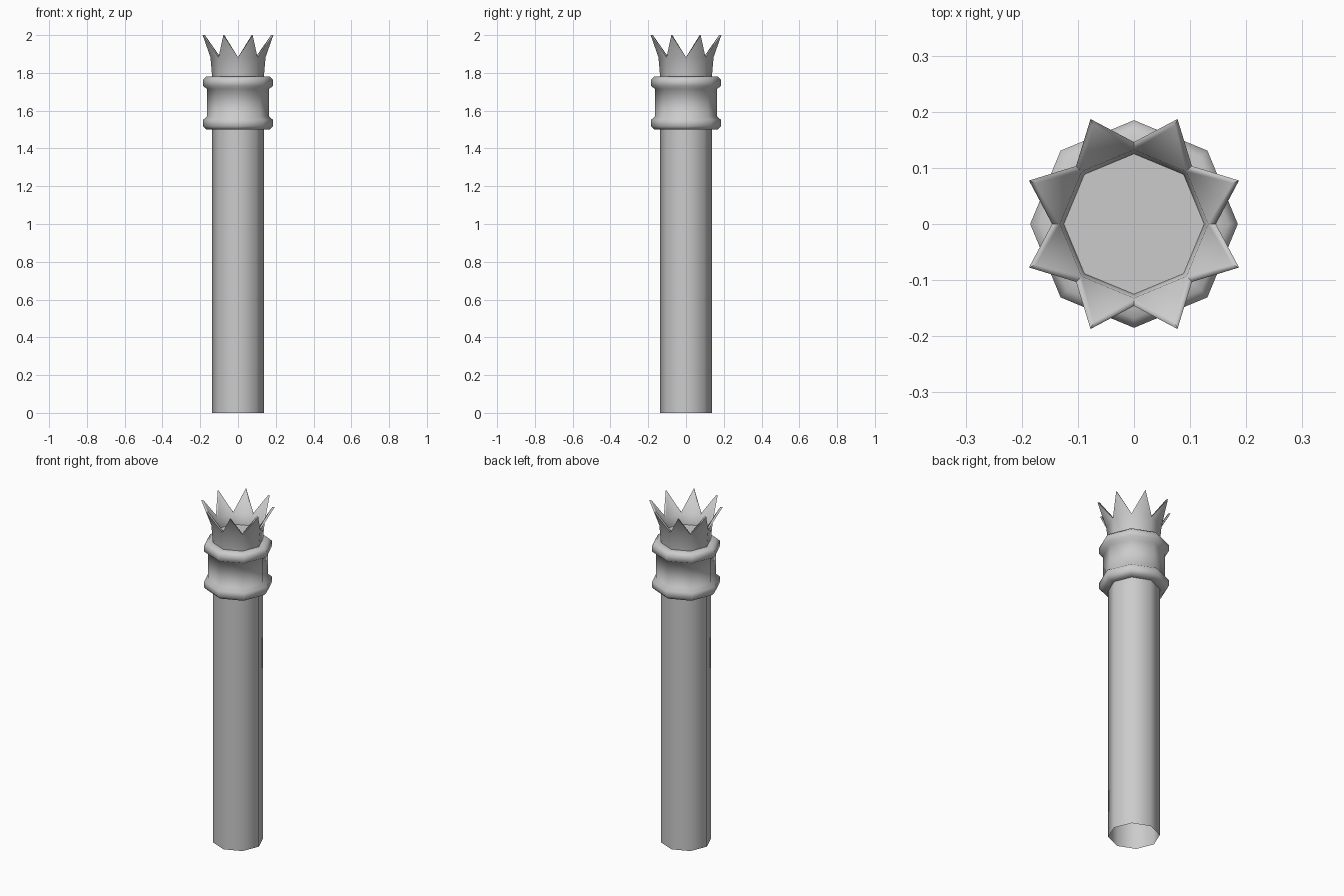
import bpy, bmesh
from math import pi, cos, sin, radians

if "Cube" in bpy.data.objects:
    bpy.data.objects.remove(bpy.data.objects["Cube"])

SIDES = 8


def point(r, z, step):
    a = 2 * pi * step / SIDES
    return (r * cos(a), r * sin(a), z)


def ring(bm, r, z, shift=0.0):
    return [bm.verts.new(point(r, z, i + shift)) for i in range(SIDES)]


def bridge(bm, a, b):
    for i in range(SIDES):
        j = (i + 1) % SIDES
        bm.faces.new((a[i], a[j], b[j], b[i]))


def finish(bm, name, angle):
    mesh = bpy.data.meshes.new(name)
    bm.to_mesh(mesh)
    bm.free()
    obj = bpy.data.objects.new(name, mesh)
    bpy.context.collection.objects.link(obj)
    bpy.ops.object.select_all(action='DESELECT')
    obj.select_set(True)
    bpy.context.view_layer.objects.active = obj
    bpy.ops.object.shade_smooth_by_angle(angle=radians(angle))
    return obj


def lathe(name, profile):
    bm = bmesh.new()
    rings = [ring(bm, r, z) for r, z in profile]
    for a, b in zip(rings, rings[1:]):
        bridge(bm, a, b)
    return finish(bm, name, 55)


# Octagonal shaft, open underneath
lathe("shaft", [(0.137, 0), (0.137, 1.50)])

# Collar: a sleeve between two bevelled bands
lathe("collar", [(0.137, 1.50), (0.168, 1.50), (0.185, 1.517), (0.185, 1.552),
                 (0.163, 1.57), (0.163, 1.715), (0.185, 1.73), (0.185, 1.765),
                 (0.168, 1.78), (0.137, 1.78)])

# Flared crown of eight points with a shallow bowl inside
bm = bmesh.new()
base = ring(bm, 0.137, 1.78)
outer = ring(bm, 0.146, 1.883)
inner = ring(bm, 0.132, 1.883)
floor = ring(bm, 0.125, 1.82)
tip_out = ring(bm, 0.2025, 2.0, 0.5)
tip_in = ring(bm, 0.190, 2.0, 0.5)
bridge(bm, base, outer)
bridge(bm, inner, floor)
bm.faces.new(floor)
for i in range(SIDES):
    j = (i + 1) % SIDES
    bm.faces.new((outer[i], outer[j], tip_out[i]))
    bm.faces.new((inner[j], inner[i], tip_in[i]))
    bm.faces.new((inner[i], outer[i], tip_out[i], tip_in[i]))
    bm.faces.new((outer[j], inner[j], tip_in[i], tip_out[i]))
finish(bm, "crown", 80)
